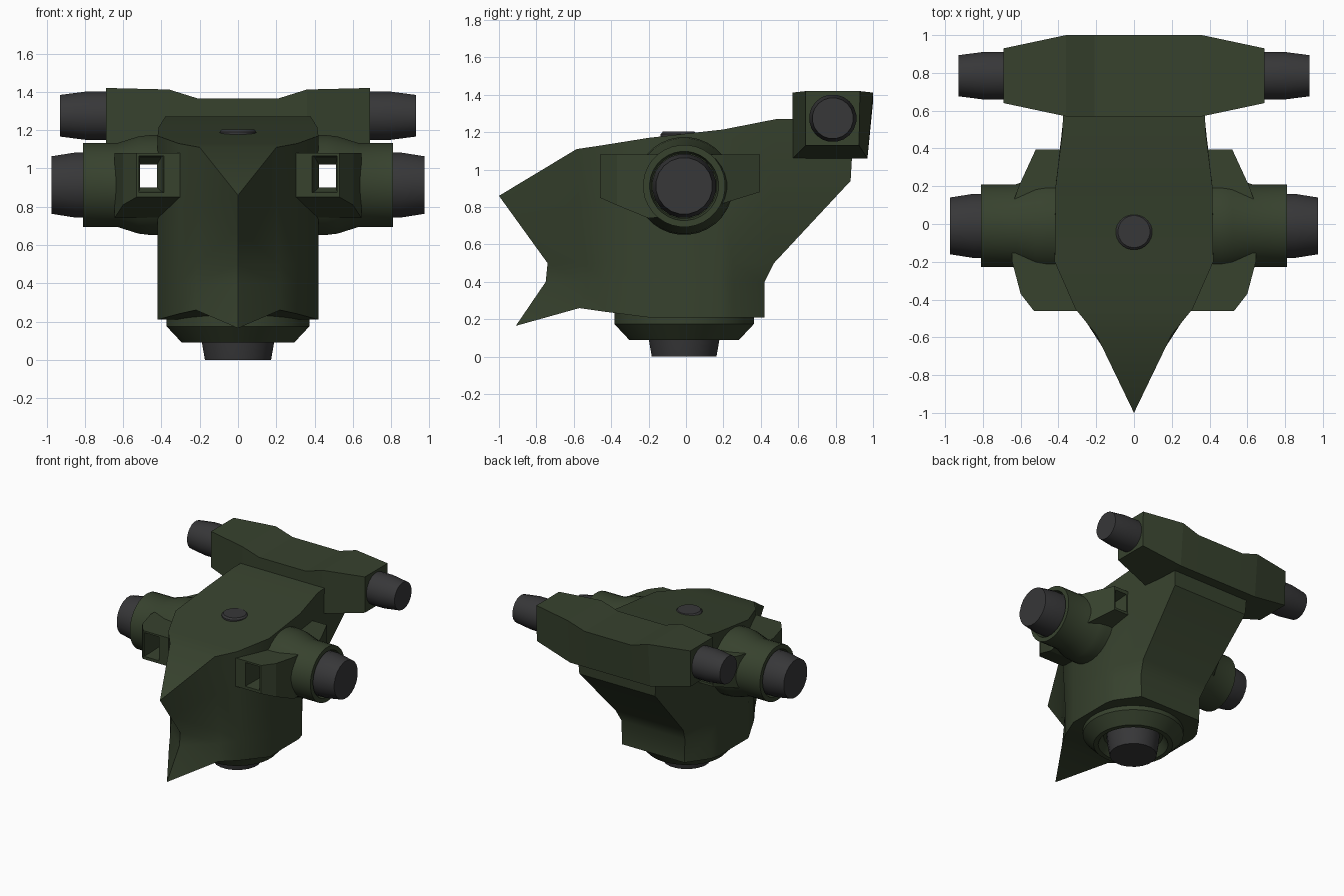
import bpy, bmesh, math
from mathutils import Matrix, Vector

if "Cube" in bpy.data.objects:
    bpy.data.objects.remove(bpy.data.objects["Cube"])


def material(name, rgb):
    m = bpy.data.materials.new(name)
    m.diffuse_color = (*rgb, 1)
    m.use_nodes = True
    m.node_tree.nodes["Principled BSDF"].inputs["Base Color"].default_value = m.diffuse_color
    return m


GREEN = material("dark_green", (0.038, 0.054, 0.027))
GREY = material("dark_grey", (0.038, 0.038, 0.040))


def make(name, verts, faces, mat, smooth=None):
    me = bpy.data.meshes.new(name)
    me.from_pydata([tuple(v) for v in verts], [], faces)
    bm = bmesh.new()
    bm.from_mesh(me)
    bmesh.ops.remove_doubles(bm, verts=bm.verts, dist=1e-5)
    bmesh.ops.recalc_face_normals(bm, faces=bm.faces)
    bm.to_mesh(me)
    bm.free()
    ob = bpy.data.objects.new(name, me)
    bpy.context.collection.objects.link(ob)
    me.materials.append(mat)
    if smooth:
        bpy.ops.object.select_all(action='DESELECT')
        ob.select_set(True)
        bpy.context.view_layer.objects.active = ob
        bpy.ops.object.shade_smooth_by_angle(angle=math.radians(smooth))
    return ob


def loft(name, rings, mat, smooth=None):
    """Join equal-length closed rings and cap both ends."""
    n = len(rings[0])
    verts = [v for r in rings for v in r]
    faces = [(i * n + j, i * n + (j + 1) % n, (i + 1) * n + (j + 1) % n, (i + 1) * n + j)
             for i in range(len(rings) - 1) for j in range(n)]
    faces += [tuple(range(n)), tuple(range(len(verts) - n, len(verts)))]
    return make(name, verts, faces, mat, smooth)


def lathe(name, profile, centre, mat, axis='Z', side=1, sides=32, smooth=35):
    """Spin (distance, radius) points about an axis through centre."""
    rings = []
    for d, r in profile:
        ring = []
        for k in range(sides):
            a = 2 * math.pi * (k + 0.5) / sides
            u, v = r * math.cos(a), r * math.sin(a)
            p = Vector((u, v, d)) if axis == 'Z' else Vector((side * d, u, v))
            ring.append(p + Vector(centre))
        rings.append(ring)
    return loft(name, rings, mat, smooth)


def rect_loft(name, stations, side, mat):
    """Loft rectangles given as (y, x0, x1, z0, z1)."""
    return loft(name, [[(side * x0, y, z0), (side * x1, y, z0), (side * x1, y, z1), (side * x0, y, z1)]
                       for y, x0, x1, z0, z1 in stations], mat)


# Hull: half outline columns (top x, bottom x, then (y, z) from deck to floor)
columns = [
    (0, 0, [(-1, .86), (-.87, .68), (-.74, .5), (-.75, .4), (-.91, .165)]),
    (.2, .22, [(-.585, 1.11), (-.57, .8), (-.55, .5), (-.55, .4), (-.57, .26)]),
    (.31, .31, [(-.45, 1.13), (-.45, .8), (-.43, .5), (-.43, .4), (-.43, .24)]),
    (.42, .42, [(-.2, 1.17), (-.2, .8), (-.2, .5), (-.2, .4), (-.2, .21)]),
    (.415, .42, [(.2, 1.215), (.2, .8), (.18, .5), (.18, .4), (.18, .21)]),
    (.38, .40, [(.48, 1.27), (.46, .94), (.25, .5), (.25, .4), (.25, .21)]),
    (.36, .28, [(.9, 1.28), (.88, .94), (.47, .5), (.42, .4), (.42, .21)]),
]
verts, faces = [], []
n = len(columns)
for s in (1, -1):
    for xt, xb, pts in columns:
        for r, (y, z) in enumerate(pts):
            t = (0, .25, .7, .95, 1)[r]
            verts.append((s * (xt + (xb - xt) * t), y, z))
for h in (0, n * 5):
    for c in range(n - 1):
        for r in range(4):
            a = h + c * 5 + r
            faces.append((a, a + 5, a + 6, a + 1))
for r in (0, 4):                       # deck and floor strips
    faces.append((r, 5 + r, n * 5 + 5 + r))
    for c in range(1, n - 1):
        a, b = c * 5 + r, (n + c) * 5 + r
        faces.append((a, a + 5, b + 5, b))
for r in range(4):                     # back panel
    a, b = (n - 1) * 5 + r, (2 * n - 1) * 5 + r
    faces.append((a, b, b + 1, a + 1))
make("hull", verts, faces, GREEN, 30)

# Rear cross bar
bar = [(.69, .64, .93, .925, 1.13, 1.42), (.36, .57, 1.0, .97, 1.06, 1.412), (.21, .57, 1.0, .97, 1.06, 1.365)]
stations = [(-b[0], *b[1:]) for b in bar] + bar[::-1]
loft("rear_bar", [[(x, y0, z0), (x, y2, z0), (x, y1, z1), (x, y0, z1)]
                  for x, y0, y1, y2, z0, z1 in stations], GREEN)

for s, tag in ((1, "right"), (-1, "left")):
    lathe(f"bar_thruster_{tag}", [(.66, .127), (.80, .127), (.93, .11)],
          (0, .785, 1.275), GREY, 'X', s, 20, 25)

    # Side pod and its nozzle
    pod = lathe(f"side_pod_{tag}", [(.3, .262), (.46, .262), (.52, .255), (.63, .22), (.81, .22),
                                    (.81, .185), (.77, .175)], (0, -.01, .913), GREEN, 'X', s)
    lathe(f"pod_thruster_{tag}", [(.7, .172), (.85, .172), (.975, .152)],
          (0, -.01, .913), GREY, 'X', s, 20, 25)

    # Intake duct along the pod, with a see-through channel
    duct = rect_loft(f"intake_duct_{tag}", [
        (-.46, .28, .53, .85, 1.08), (-.37, .28, .6, .81, 1.08), (-.2, .28, .645, .74, 1.08),
        (.1, .28, .645, .77, 1.08), (.2, .28, .61, .82, 1.08), (.395, .28, .52, .88, 1.08)], s, GREEN)
    cutter = rect_loft(f"channel_cutter_{tag}", [
        (-.5, .385, .517, .872, 1.067), (-.25, .40, .517, .88, 1.06), (-.2, .423, .512, .9, 1.02),
        (.2, .423, .512, .9, 1.02), (.45, .40, .512, .9, 1.06)], s, GREEN)
    cutter.hide_render = True
    cutter.hide_set(True)
    for ob in (pod, duct):
        m = ob.modifiers.new("channel", 'BOOLEAN')
        m.operation = 'DIFFERENCE'
        m.solver = 'EXACT'
        m.object = cutter

# Base ring with recessed nozzle
lathe("base_ring", [(.24, .375), (.175, .375), (.09, .295), (.09, .26), (.16, .22)],
      (0, -.01, 0), GREEN)
lathe("base_nozzle", [(.18, .2), (.085, .19), (0, .175)], (0, -.01, 0), GREY, sides=20, smooth=25)

# Deck cap
lathe("deck_cap", [(1.15, .097), (1.19, .097), (1.203, .085)], (0, -.04, 0), GREY, sides=24)
